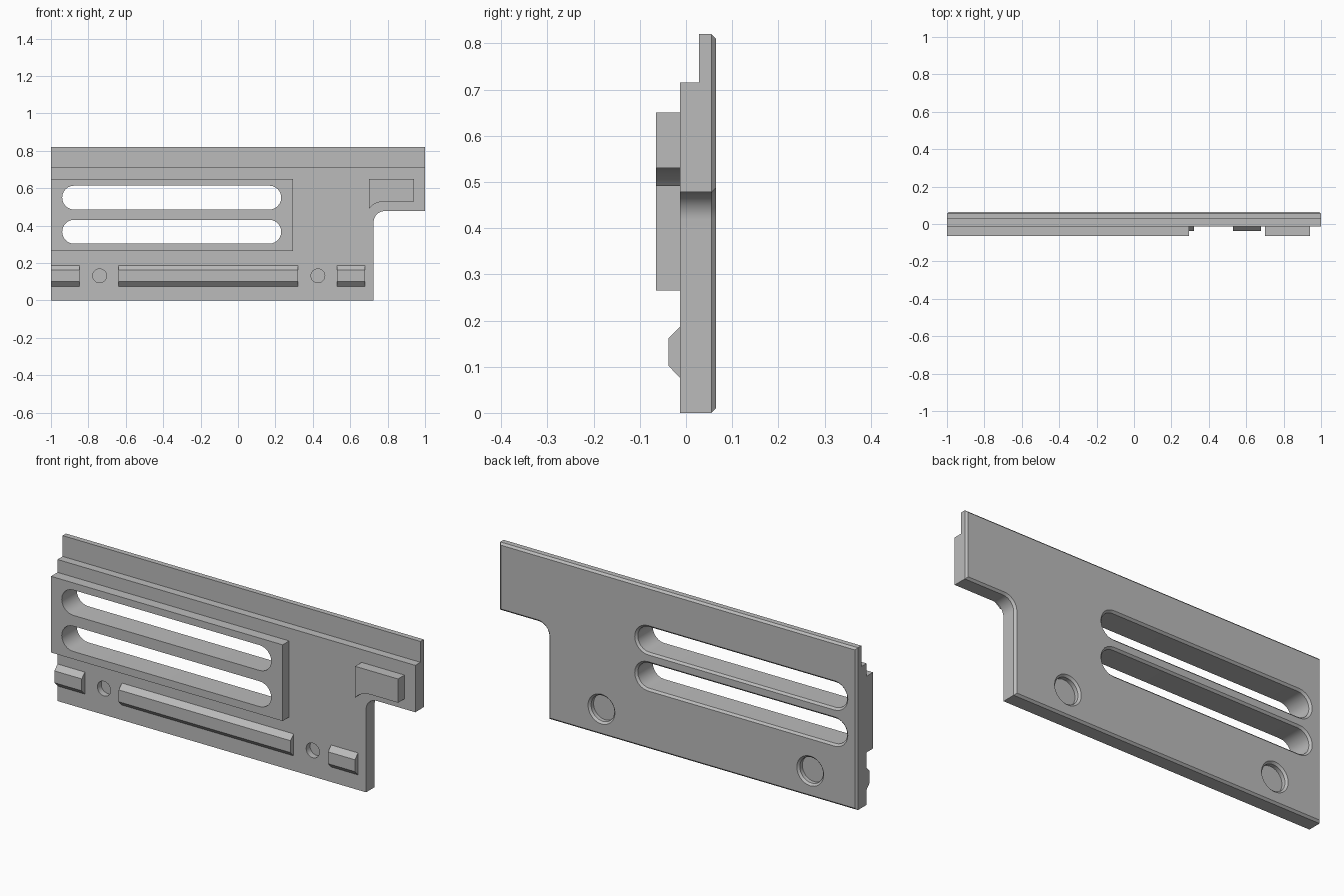
import bpy, bmesh
from math import sin, cos, pi, sqrt
from mathutils import Vector

old = bpy.data.objects.get("Cube")
if old:
    bpy.data.objects.remove(old, do_unlink=True)

grey = bpy.data.materials.new("plain grey")
grey.use_nodes = True
grey.diffuse_color = (0.5, 0.5, 0.5, 1)
grey.node_tree.nodes["Principled BSDF"].inputs["Base Color"].default_value = (0.5, 0.5, 0.5, 1)

FRONT, BEVEL_START, BACK, CHAMFER = -0.013, 0.055, 0.065, 0.01


def arc(cx, cz, r, a0, a1, n=12):
    """Points (x, z) on an arc, angles in radians."""
    return [(cx + r * cos(a0 + (a1 - a0) * i / n), cz + r * sin(a0 + (a1 - a0) * i / n))
            for i in range(n + 1)]


def rect(x0, x1, z0, z1):
    return [(x0, z0), (x1, z0), (x1, z1), (x0, z1)]


def offset(points, d):
    """Counter-clockwise outline moved outward by d with mitred corners."""
    result = []
    for i, p in enumerate(points):
        p = Vector(p)
        a = (p - Vector(points[i - 1])).normalized()
        b = (Vector(points[(i + 1) % len(points)]) - p).normalized()
        na, nb = Vector((a.y, -a.x)), Vector((b.y, -b.x))
        result.append(tuple(p + (na + nb) * d / (1 + na.dot(nb))))
    return result


def loft(name, sections):
    """Solid through a list of (y, outline) sections."""
    bm = bmesh.new()
    rings = [[bm.verts.new((x, y, z)) for x, z in pts] for y, pts in sections]
    n = len(rings[0])
    for r, s in zip(rings, rings[1:]):
        for i in range(n):
            j = (i + 1) % n
            bm.faces.new((r[i], r[j], s[j], s[i]))
    bm.faces.new(rings[0])
    bm.faces.new(rings[-1])
    bmesh.ops.recalc_face_normals(bm, faces=bm.faces)
    mesh = bpy.data.meshes.new(name)
    bm.to_mesh(mesh)
    bm.free()
    mesh.materials.append(grey)
    obj = bpy.data.objects.new(name, mesh)
    bpy.context.collection.objects.link(obj)
    return obj


def activate(obj):
    bpy.ops.object.select_all(action='DESELECT')
    obj.select_set(True)
    bpy.context.view_layer.objects.active = obj


def cut(obj, cutters):
    activate(obj)
    for c in cutters:
        mod = obj.modifiers.new("cut", 'BOOLEAN')
        mod.operation, mod.solver, mod.object = 'DIFFERENCE', 'EXACT', c
        bpy.ops.object.modifier_apply(modifier=mod.name)


def flared(name, start, outline):
    """Cutter that widens to a chamfer at the back surface."""
    wide = offset(outline, CHAMFER)
    return loft(name, [(start, outline), (BEVEL_START, outline), (BACK, wide), (BACK + 0.02, wide)])


# Main plate with a rounded notch and chamfered back edge
NX, NZ, NR = 0.785, 0.418, 0.06
outline = [(-1, 0), (NX - NR, 0)] + arc(NX, NZ, NR, pi, pi / 2) + [(1, NZ + NR), (1, 0.82), (-1, 0.82)]
plate = loft("main_plate", [(FRONT, outline), (BEVEL_START, outline), (BACK, offset(outline, -CHAMFER))])

# Raised panel behind the slots
panel = loft("raised_panel", [(-0.065, rect(-1, 0.295, 0.265, 0.65)), (FRONT, rect(-1, 0.295, 0.265, 0.65))])

# Long slots through plate and panel
slots = []
for z in (0.3675, 0.55):
    r = 0.064
    shape = arc(0.231 - r, z, r, -pi / 2, pi / 2) + arc(-0.94 + r, z, r, pi / 2, 3 * pi / 2)
    slots.append(flared("slot_cutter", -0.1, shape))

# Blind holes in front, wider pockets behind
holes = []
for x in (-0.74, 0.427):
    ring = arc(x, 0.132, 0.037, 0, 2 * pi, 32)[:-1]
    holes.append(loft("hole_cutter", [(-0.05, ring), (0.018, ring)]))
    holes.append(flared("pocket_cutter", 0.035, arc(x, 0.132, 0.065, 0, 2 * pi, 40)[:-1]))

# Thin lip along the top
lip = loft("lip_cutter", [(-0.1, rect(-1.1, 1.1, 0.715, 0.9)), (0.028, rect(-1.1, 1.1, 0.715, 0.9))])

cut(plate, [lip] + slots + holes)
cut(panel, slots)
for c in [lip] + slots + holes:
    bpy.data.objects.remove(c, do_unlink=True)

# Bevelled rails along the bottom
parts = [plate, panel]
for name, x0, x1 in (("rail_right", -1, -0.847), ("rail_middle", -0.64, 0.32), ("rail_left", 0.53, 0.68)):
    parts.append(loft(name, [(-0.038, rect(x0, x1, 0.102, 0.162)), (FRONT, rect(x0, x1, 0.076, 0.187))]))

# Corner block whose underside follows the notch
R = 0.112
tab = [(0.70, 0.65), (0.70, NZ + sqrt(R * R - (NX - 0.70) ** 2))]
tab += [p for p in arc(NX, NZ, R, pi, pi / 2, 24) if p[0] > 0.703]
tab += [(0.94, NZ + R), (0.94, 0.65)]
parts.append(loft("corner_block", [(-0.065, tab), (FRONT, tab)]))

for obj in parts:
    activate(obj)
    bpy.ops.object.shade_smooth_by_angle(angle=pi / 7)
